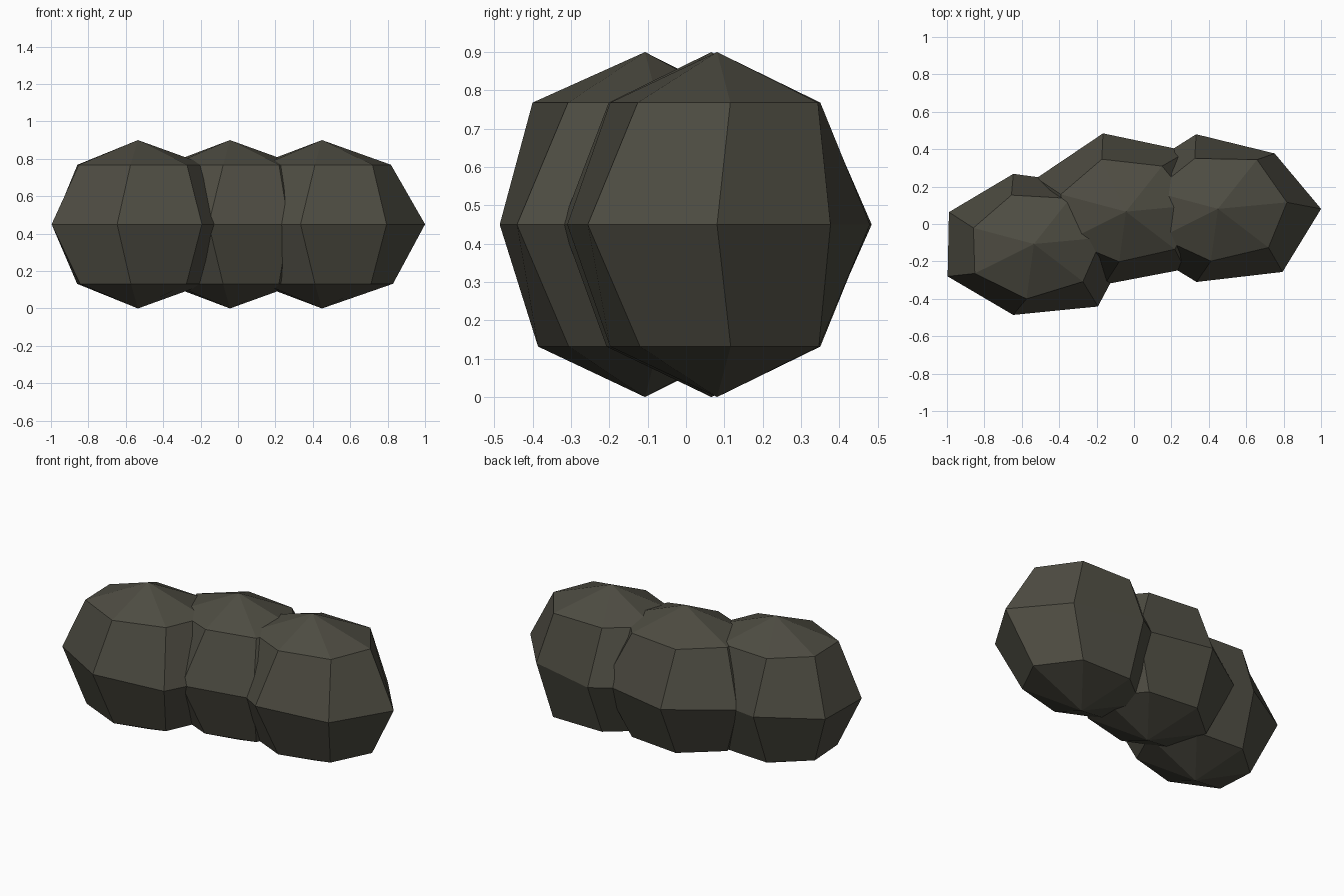
import bpy, bmesh, math

if "Cube" in bpy.data.objects:
    bpy.data.objects.remove(bpy.data.objects["Cube"])

# One dark stone colour
stone = bpy.data.materials.new("dark olive stone")
stone.diffuse_color = (0.075, 0.072, 0.054, 1)
stone.use_nodes = True
stone.node_tree.nodes["Principled BSDF"].inputs["Base Color"].default_value = stone.diffuse_color

SIDES, RX, RY, RZ = 7, 0.52, 0.405, 0.45


def boulder(name, cx, cy, lower, middle, upper):
    """Seven-sided, four-band ellipsoid with slightly uneven ring radii."""
    bm = bmesh.new()
    rings = []
    bottom = bm.verts.new((cx, cy, 0))
    top = bm.verts.new((cx, cy, 2 * RZ))
    for lat, twist, radii in ((-45, 0.12, lower), (0, 0, middle), (45, 0.12, upper)):
        c, s = math.cos(math.radians(lat)), math.sin(math.radians(lat))
        ring = []
        for k, r in enumerate(radii):
            a = k * math.tau / SIDES + twist
            ring.append(bm.verts.new((cx + RX * c * r * math.cos(a),
                                      cy + RY * c * r * math.sin(a),
                                      RZ + RZ * s)))
        rings.append(ring)
    for k in range(SIDES):
        n = (k + 1) % SIDES
        bm.faces.new((bottom, rings[0][n], rings[0][k]))
        bm.faces.new((top, rings[2][k], rings[2][n]))
        for lo, hi in zip(rings, rings[1:]):
            bm.faces.new((lo[k], lo[n], hi[n], hi[k]))
    bmesh.ops.recalc_face_normals(bm, faces=bm.faces)
    mesh = bpy.data.meshes.new(name)
    bm.to_mesh(mesh)
    bm.free()
    mesh.materials.append(stone)
    bpy.context.collection.objects.link(bpy.data.objects.new(name, mesh))


# Three overlapping boulders in a row
boulder("left_boulder", -0.535, -0.107,
        (1, 1, 0.98, 0.935, 1, 0.98, 0.99),
        (1, 1, 0.95, 0.97, 0.985, 0.96, 1.055),
        (1, 1, 0.97, 0.93, 1.02, 1.03, 1))
boulder("middle_boulder", -0.043, 0.066,
        (1, 1, 1.03, 1, 1, 0.96, 1),
        (1, 1.02, 1.06, 1.02, 1, 0.985, 0.97),
        (1, 1, 1.04, 1, 1, 0.94, 1))
boulder("right_boulder", 0.449, 0.081,
        (1.04, 1.09, 1, 1, 1, 0.98, 1),
        (1.06, 0.935, 1.01, 1, 1, 0.99, 1.065),
        (1.01, 1.08, 1, 1, 1, 0.98, 1.03))
